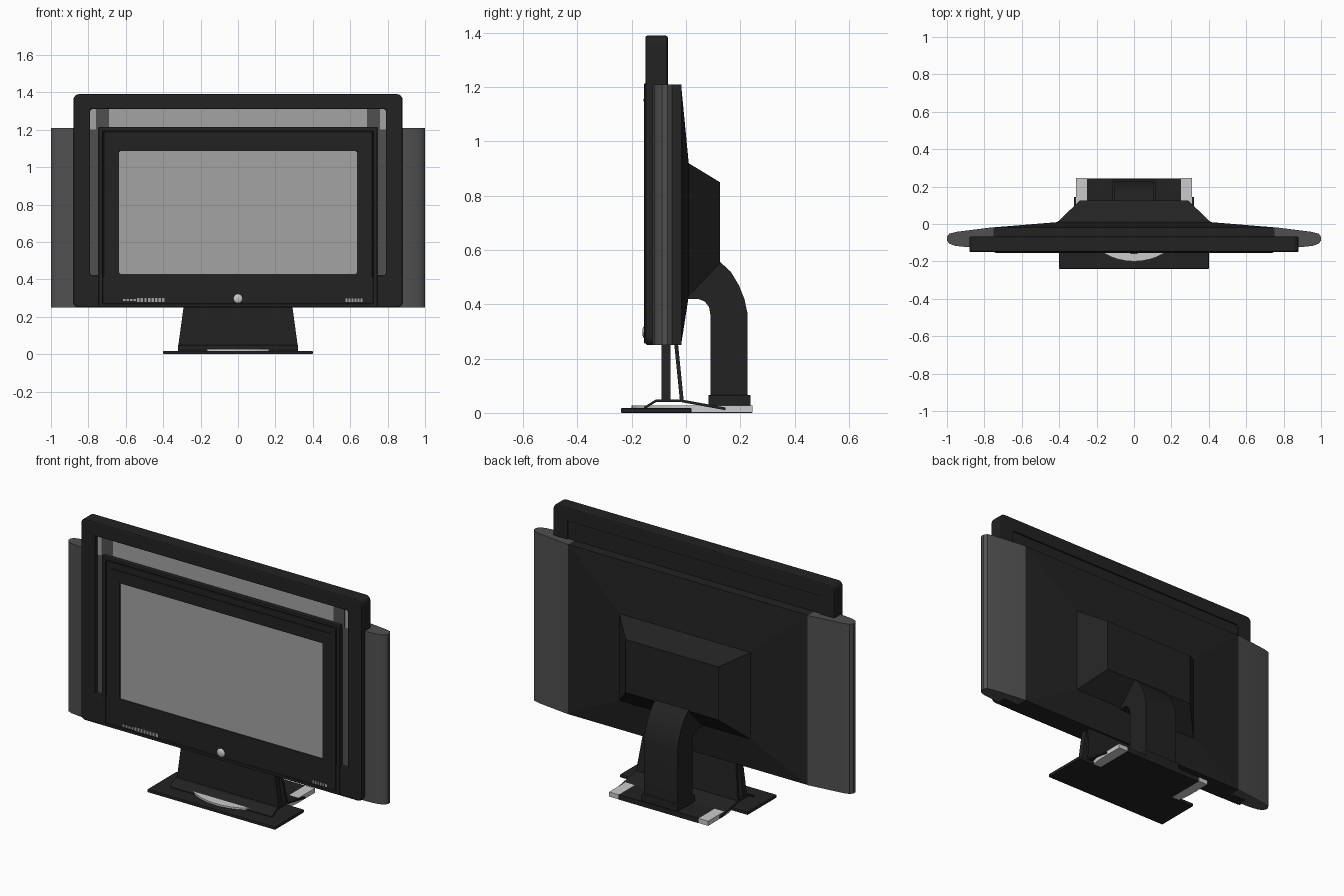
import bpy, bmesh, math
from mathutils import Vector

cube = bpy.data.objects.get("Cube")
if cube:
    bpy.data.objects.remove(cube)


def material(name, value):
    m = bpy.data.materials.new(name)
    m.use_nodes = True
    col = (value, value, value, 1)
    m.diffuse_color = col
    m.node_tree.nodes["Principled BSDF"].inputs["Base Color"].default_value = col
    return m


BLACK = material("black plastic", 0.016)
SMOKE = material("smoke grey", 0.08)
SCREEN = material("screen grey", 0.37)
SILVER = material("silver", 0.6)


def finish(name, bm, mat, bevel=0, smooth=False):
    bmesh.ops.recalc_face_normals(bm, faces=bm.faces[:])
    me = bpy.data.meshes.new(name)
    bm.to_mesh(me)
    bm.free()
    me.materials.append(mat)
    ob = bpy.data.objects.new(name, me)
    bpy.context.collection.objects.link(ob)
    if bevel:
        mod = ob.modifiers.new("Bevel", 'BEVEL')
        mod.width, mod.segments, mod.limit_method = bevel, 2, 'ANGLE'
    if smooth:
        bpy.ops.object.select_all(action='DESELECT')
        ob.select_set(True)
        bpy.context.view_layer.objects.active = ob
        bpy.ops.object.shade_smooth_by_angle(angle=math.radians(35))
    return ob


def box(name, x, y, z, mat, bevel=0):
    return prism(name, [(x[0], y[0]), (x[1], y[0]), (x[1], y[1]), (x[0], y[1])], 'z', z, mat, bevel)


def prism(name, pts, axis, span, mat, bevel=0, smooth=False):
    """Extrude a 2D outline along an axis: x takes (y, z), y takes (x, z), z takes (x, y)."""
    i = 'xyz'.index(axis)
    bm = bmesh.new()

    def vert(p, d):
        co = list(p)
        co.insert(i, d)
        return bm.verts.new(co)
    a, b = [[vert(p, d) for p in pts] for d in span]
    bm.faces.new(a)
    bm.faces.new(b)
    for k in range(len(pts)):
        n = (k + 1) % len(pts)
        bm.faces.new((a[k], a[n], b[n], b[k]))
    return finish(name, bm, mat, bevel, smooth)


def rect(w, z0, z1):
    return [(-w, z0), (w, z0), (w, z1), (-w, z1)]


def frame(name, outer, inner, y, mat, radius=0, bevel=0.004):
    """Rectangular ring with rounded outer corners."""
    bm = bmesh.new()
    o, i = [[bm.verts.new((p[0], y[0], p[1])) for p in rect(*r)] for r in (outer, inner)]
    for k in range(4):
        n = (k + 1) % 4
        bm.faces.new((o[k], o[n], i[n], i[k]))
    ext = bmesh.ops.extrude_face_region(bm, geom=bm.faces[:], use_keep_orig=True)
    moved = [v for v in ext["geom"] if isinstance(v, bmesh.types.BMVert)]
    bmesh.ops.translate(bm, verts=moved, vec=(0, y[1] - y[0], 0))
    if radius:
        edges = [e for e in bm.edges if abs(e.verts[0].co.y - e.verts[1].co.y) > 0.01
                 and abs(abs(e.verts[0].co.x) - outer[0]) < 0.001]
        bmesh.ops.bevel(bm, geom=edges, offset=radius, segments=4, profile=0.5, affect='EDGES')
    return finish(name, bm, mat, bevel)


def loft(name, rings, mat):
    """Stack of rectangles, each (half width, bottom, top, depth)."""
    bm = bmesh.new()
    loops = [[bm.verts.new((x, r[3], z)) for x, z in rect(*r[:3])] for r in rings]
    for a, b in zip(loops, loops[1:]):
        for k in range(4):
            n = (k + 1) % 4
            bm.faces.new((a[k], a[n], b[n], b[k]))
    bm.faces.new(loops[0])
    bm.faces.new(loops[-1])
    return finish(name, bm, mat)


# Tall outer surround with its rear panel
frame("outer_surround", (0.88, 0.25, 1.39), (0.79, 0.42, 1.31), (-0.15, -0.067), BLACK, 0.03, 0.008)
box("surround_back_panel", (-0.82, 0.82), (-0.122, -0.075), (0.3, 1.35), BLACK)

# Glass showing between the surround and the inner bezel
box("upper_glass", (-0.79, 0.79), (-0.13, -0.12), (1.2, 1.31), SCREEN)
for s, side in ((1, "left"), (-1, "right")):
    box(side + "_glass_shade", sorted((s * 0.69, s * 0.76)), (-0.133, -0.129), (1.2, 1.31), SMOKE)
    box(side + "_glass_strip", sorted((s * 0.74, s * 0.79)), (-0.13, -0.12), (0.42, 1.2), SMOKE)

# Inner bezel and screen
frame("inner_bezel", (0.745, 0.255, 1.215), (0.722, 0.27, 1.195), (-0.154, -0.1), BLACK)
frame("screen_bezel", (0.718, 0.274, 1.19), (0.635, 0.43, 1.085), (-0.152, -0.1), BLACK)
box("bezel_groove_fill", (-0.73, 0.73), (-0.138, -0.1), (0.26, 1.2), BLACK)
box("screen", (-0.64, 0.64), (-0.143, -0.135), (0.425, 1.09), SCREEN)
box("bezel_ridge", (-0.69, 0.69), (-0.156, -0.15), (1.148, 1.156), BLACK)

# Round power button and small trim marks on the chin
bm = bmesh.new()
bmesh.ops.create_uvsphere(bm, u_segments=20, v_segments=10, radius=0.025)
for v in bm.verts:
    v.co = Vector((v.co.x, v.co.y * 0.4 - 0.151, v.co.z + 0.297))
finish("power_button", bm, SILVER, smooth=True)
for k in range(12):
    x = -0.615 + k * 0.019
    h = 0.006 if k < 4 else 0.011
    box("control_mark", (x, x + 0.013), (-0.156, -0.15), (0.289 - h, 0.289 + h), SCREEN)
for k in range(6):
    x = 0.575 + k * 0.016
    box("vent_mark", (x, x + 0.01), (-0.156, -0.15), (0.28, 0.298), SCREEN)

# Rear housing with stepped hump
loft("rear_housing", [(0.75, 0.25, 1.21, -0.12), (0.75, 0.25, 1.21, -0.018),
                      (0.41, 0.43, 0.92, 0.01), (0.29, 0.55, 0.85, 0.125)], BLACK)

# Rounded smoke-grey side wings
wing = [(0.75, -0.125), (0.9, -0.123), (0.96, -0.116), (0.988, -0.105), (1.0, -0.088),
        (1.0, -0.068), (0.988, -0.052), (0.95, -0.042), (0.75, -0.017)]
for s, side in ((1, "left"), (-1, "right")):
    prism(side + "_wing", [(s * x, y) for x, y in wing], 'z', (0.25, 1.21), SMOKE, smooth=True)

# Curved rear neck and its collar
neck = [(0.0, 0.42), (0.045, 0.42), (0.07, 0.41), (0.085, 0.39), (0.09, 0.36), (0.09, 0.04),
        (0.226, 0.04), (0.226, 0.37), (0.215, 0.42), (0.195, 0.47), (0.165, 0.52),
        (0.125, 0.557), (0.06, 0.53)]
prism("neck", neck, 'x', (-0.105, 0.105), BLACK, smooth=True)
box("neck_collar", (-0.115, 0.115), (0.082, 0.238), (0.025, 0.066), BLACK, 0.004)

# Front support: upright plate and leaning plate
prism("front_support", [(-0.32, 0.04), (0.32, 0.04), (0.29, 0.26), (-0.29, 0.26)],
      'y', (-0.09, -0.057), BLACK)
lean = prism("leaning_support", [(-0.32, 0.04), (0.32, 0.04), (0.29, 0.26), (-0.29, 0.26)],
             'y', (-0.022, -0.008), BLACK)
for v in lean.data.vertices:
    v.co.y -= (v.co.z - 0.04) * 0.1

# Base: front plate, folded cover, rear plate
box("base_front_plate", (-0.4, 0.4), (-0.24, 0.02), (0, 0.018), BLACK, 0.004)
cover = [(-0.155, 0.022), (-0.11, 0.05), (-0.02, 0.05), (0.145, 0.02)]
prism("base_cover", cover + [(y, z - 0.01) for y, z in reversed(cover)], 'x', (-0.32, 0.32), BLACK)
box("base_rear_plate", (-0.25, 0.25), (0.0, 0.243), (0.0, 0.028), BLACK)

# Silver swivel band curving under the base
outer, inner = [], []
for k in range(25):
    a = math.pi + math.pi * k / 24
    outer.append((0.31 * math.cos(a), 0.1 + 0.3 * math.sin(a)))
    inner.append((0.25 * math.cos(a), 0.1 + 0.235 * math.sin(a)))
outer = [(-0.31, 0.245)] + outer + [(0.31, 0.245)]
inner = [(-0.25, 0.245)] + inner + [(0.25, 0.245)]
prism("swivel_band", outer + inner[::-1], 'z', (0.002, 0.028), SILVER, smooth=True)
